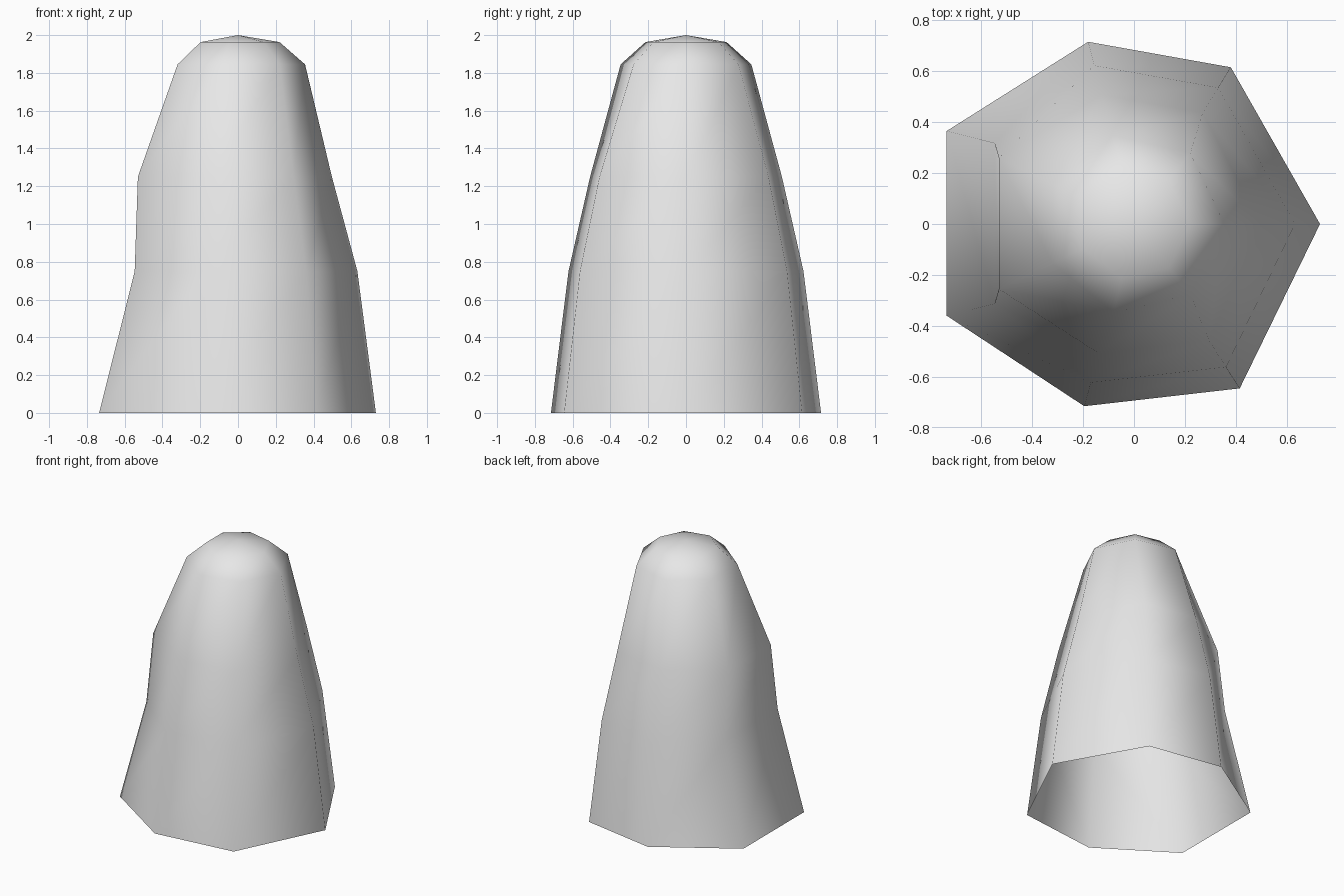
import bpy
import bmesh
from math import cos, sin, tau

cube = bpy.data.objects.get("Cube")
if cube:
    bpy.data.objects.remove(cube, do_unlink=True)

SIDES = 7

# One plain grey for the whole shell
grey = bpy.data.materials.new("light_grey")
grey.use_nodes = True
colour = (0.8, 0.8, 0.8, 1.0)
grey.diffuse_color = colour
grey.node_tree.nodes["Principled BSDF"].inputs["Base Color"].default_value = colour

# Uneven seven-sided foot outline, counter-clockwise from +x
foot = [(0.73, 0), (0.38, 0.615), (-0.18, 0.715), (-0.735, 0.365),
        (-0.735, -0.36), (-0.195, -0.715), (0.415, -0.645)]


def body_ring(scale, left, right):
    """Scaled foot outline with its -x side and +x corner set in x."""
    ring = []
    for x, y in foot:
        px = left if x < -0.5 else right if x > 0.5 else x * scale
        ring.append((px, y * scale))
    return ring


def round_ring(radius):
    """Regular outline for the rounded top."""
    return [(radius * cos(tau * i / SIDES), radius * sin(tau * i / SIDES))
            for i in range(SIDES)]


# Cross-sections from the open foot up to the crown
sections = [
    (0.0, foot),
    (0.75, body_ring(0.87, -0.547, 0.632)),
    (1.25, body_ring(0.71, -0.53, 0.497)),
    (1.845, round_ring(0.355)),
    (1.963, round_ring(0.22)),
]

# Loft the sections and close the crown to a single point
bm = bmesh.new()
rings = [[bm.verts.new((x, y, z)) for x, y in outline] for z, outline in sections]
apex = bm.verts.new((0, 0, 2))
for i in range(SIDES):
    j = (i + 1) % SIDES
    for low, high in zip(rings, rings[1:]):
        bm.faces.new((low[i], low[j], high[j], high[i]))
    bm.faces.new((rings[-1][i], rings[-1][j], apex))
for face in bm.faces:
    face.smooth = True

mesh = bpy.data.meshes.new("rock_spire")
bm.to_mesh(mesh)
bm.free()
mesh.materials.append(grey)
spire = bpy.data.objects.new("rock_spire", mesh)
bpy.context.collection.objects.link(spire)
